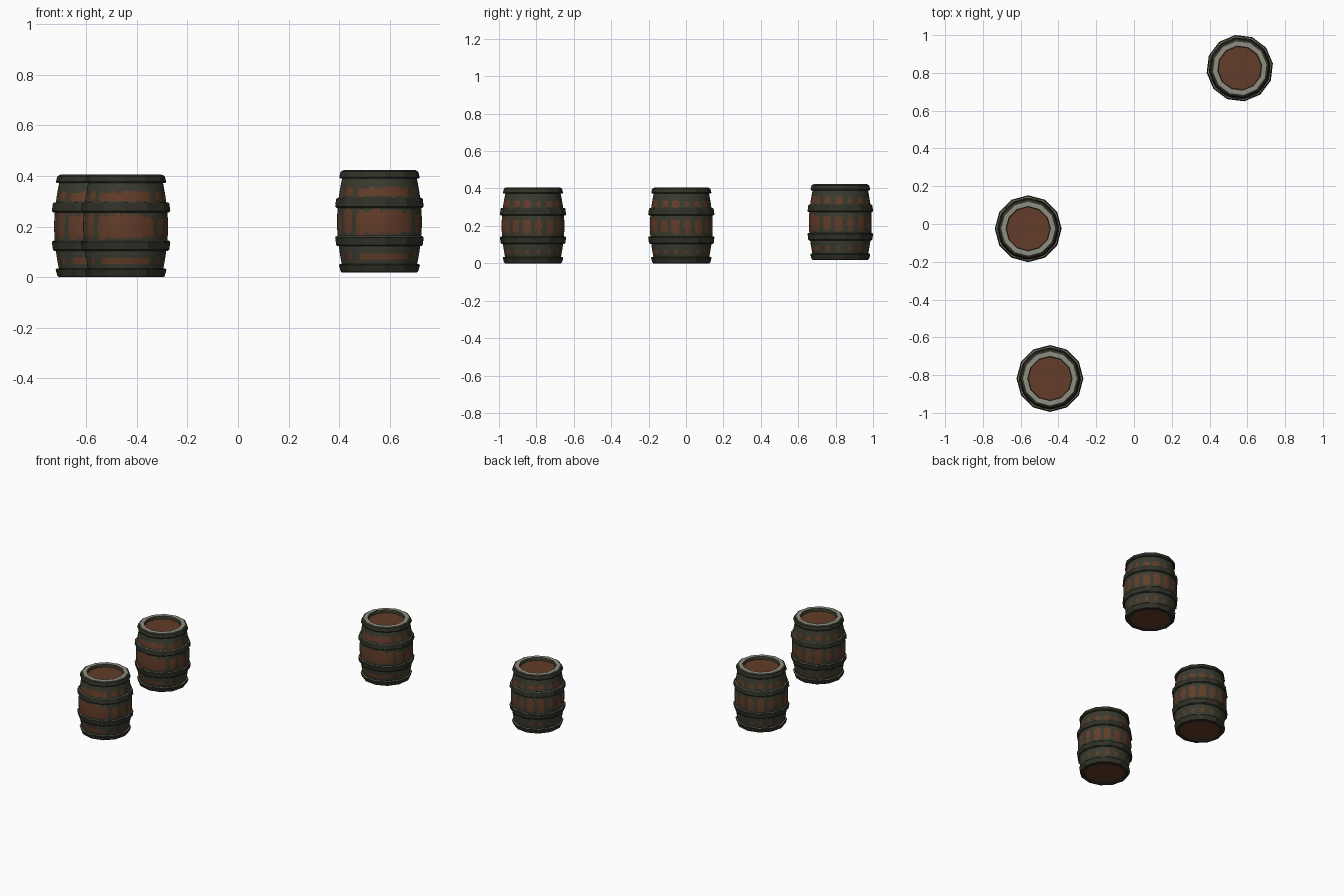
import bpy, bmesh, math, random

if "Cube" in bpy.data.objects:
    bpy.data.objects.remove(bpy.data.objects["Cube"], do_unlink=True)


def material(name, rgb):
    m = bpy.data.materials.new(name)
    m.use_nodes = True
    m.diffuse_color = (*rgb, 1)
    m.node_tree.nodes["Principled BSDF"].inputs["Base Color"].default_value = (*rgb, 1)
    return m


WOOD = material("brown wood", (0.125, 0.046, 0.022))
MOSS = material("mossy wood", (0.042, 0.044, 0.028))
IRON = material("dark hoop", (0.030, 0.031, 0.021))
WORN = material("worn rim", (0.27, 0.27, 0.22))


def revolve(name, profile, sides, mats, rule, closed=False):
    """Turn (radius, height) points about z; rule(ring, angle, height) picks the material."""
    bm = bmesh.new()
    rings = []
    for r, z in profile:
        if r == 0:
            rings.append([bm.verts.new((0, 0, z))] * sides)
        else:
            rings.append([bm.verts.new((r * math.cos(math.tau * i / sides),
                                        r * math.sin(math.tau * i / sides), z))
                          for i in range(sides)])
    for k in range(len(rings) if closed else len(rings) - 1):
        a, b = rings[k], rings[(k + 1) % len(rings)]
        for i in range(sides):
            j = (i + 1) % sides
            corners = list(dict.fromkeys((a[i], a[j], b[j], b[i])))
            face = bm.faces.new(corners)
            c = face.calc_center_median()
            face.material_index = rule(k, math.atan2(c.y, c.x), c.z)
    bmesh.ops.recalc_face_normals(bm, faces=bm.faces)
    mesh = bpy.data.meshes.new(name)
    bm.to_mesh(mesh)
    bm.free()
    for m in mats:
        mesh.materials.append(m)
    return mesh


# Bare wood patches, one per stave in each of three zones between the hoops
rng = random.Random(4)
STAVES = 16
ZONES = [(0.064, 0.014, 0.45), (0.200, 0.046, 0.82), (0.318, 0.021, 0.72)]
patches = [[(rng.uniform(0.6, 1.0), rng.uniform(0.75, 1.1), rng.uniform(-0.3, 0.3))
            for _ in range(STAVES)] for _ in ZONES]


def body_rule(ring, angle, z):
    t = (angle / math.tau % 1) * STAVES
    stave, across = int(t) % STAVES, (t % 1) * 2 - 1
    front = -2.1 < angle < -0.9
    for zone, (mid, half, width) in enumerate(ZONES):
        w, h, shift = patches[zone][stave]
        u, v = across / (w * width), (z - mid - shift * half * 0.4) / (half * h)
        if front and abs(z - mid) < half * (0.85 + 0.12 * math.sin(angle * 19)):
            return 0
        if abs(u) ** 3 + abs(v) ** 3 < 1:
            return 0
    return 1


HEIGHT = 0.40
ROWS = 50
staves = []
for n in range(ROWS + 1):
    z = 0.004 + (HEIGHT - 0.008) * n / ROWS
    staves.append((0.168 - 0.026 * abs(z / HEIGHT * 2 - 1) ** 1.8, z))
body = revolve("staves", staves, 96, (WOOD, MOSS), body_rule)


# Hoops: a band with a worn upper edge
def hoop(name, low, high, r_low, r_high, inner):
    edge = 0.005
    profile = [(inner, low), (r_low - edge, low), (r_low, low + edge),
               (r_high, high - edge), (r_high - edge * 0.7, high - 0.001),
               (r_high - edge * 1.4, high), (inner, high)]
    return revolve(name, profile, 12, (IRON, WORN),
                   lambda k, a, z: 1 if k == 4 else 0, closed=True)


hoops = [hoop("bottom_hoop", 0.0, 0.034, 0.155, 0.162, 0.130),
         hoop("lower_hoop", 0.104, 0.144, 0.173, 0.177, 0.155),
         hoop("upper_hoop", 0.256, 0.296, 0.177, 0.173, 0.155)]

# Top hoop carries the worn rim
top_hoop = revolve("top_hoop", [(0.138, 0.372), (0.158, 0.372), (0.161, 0.378),
                                (0.155, 0.399), (0.148, 0.403), (0.143, 0.405),
                                (0.118, 0.405), (0.114, 0.376), (0.138, 0.374)],
                   12, (IRON, WORN, MOSS),
                   lambda k, a, z: 1 if k == 5 else 2 if k == 6 else 0, closed=True)

# Round heads set into both ends
top_head = revolve("top_head", [(0.120, 0.385), (0, 0.385)], 24, (WOOD,), lambda k, a, z: 0)
bottom_head = revolve("bottom_head", [(0.135, 0.008), (0, 0.008)], 24, (WOOD,),
                      lambda k, a, z: 0)

PARTS = [body, *hoops, top_hoop, top_head, bottom_head]
PLACES = {"middle": (-0.56, -0.025, 0, 0),
          "front": (-0.445, -0.818, 0, 0),
          "back": (0.56, 0.825, 0.018, 8)}

for place, (x, y, z, turn) in PLACES.items():
    for mesh in PARTS:
        obj = bpy.data.objects.new(place + "_barrel_" + mesh.name, mesh)
        obj.location = (x, y, z)
        obj.rotation_euler.z = math.radians(turn)
        bpy.context.collection.objects.link(obj)

# Smooth the round staves only; hoops stay faceted
for poly in body.polygons:
    poly.use_smooth = True
